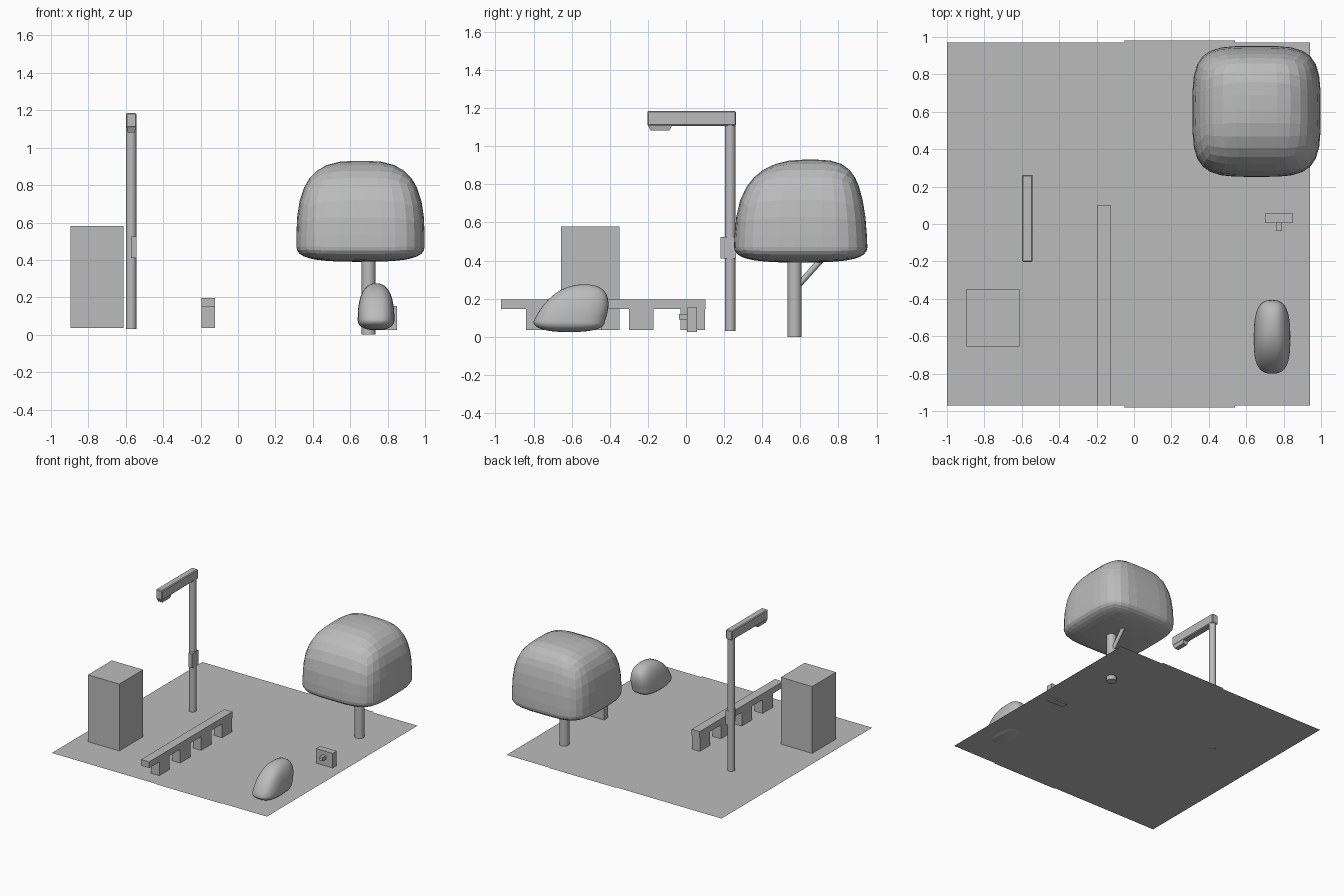
import bpy, bmesh
from mathutils import Vector

if "Cube" in bpy.data.objects:
    bpy.data.objects.remove(bpy.data.objects["Cube"])

GREY = (0.5, 0.5, 0.5, 1)
mat = bpy.data.materials.new("plain_grey")
mat.use_nodes = True
mat.diffuse_color = GREY
mat.node_tree.nodes["Principled BSDF"].inputs["Base Color"].default_value = GREY


def finish(name, bm, smooth=None):
    bmesh.ops.recalc_face_normals(bm, faces=bm.faces)
    mesh = bpy.data.meshes.new(name)
    bm.to_mesh(mesh)
    bm.free()
    mesh.materials.append(mat)
    ob = bpy.data.objects.new(name, mesh)
    bpy.context.collection.objects.link(ob)
    if smooth:
        bpy.ops.object.select_all(action='DESELECT')
        ob.select_set(True)
        bpy.context.view_layer.objects.active = ob
        bpy.ops.object.shade_smooth_by_angle(angle=smooth)
    return ob


def box(name, x, y, z, bottom_scale=1):
    bm = bmesh.new()
    bmesh.ops.create_cube(bm, size=1)
    for v in bm.verts:
        if v.co.z < 0:
            v.co.xy *= bottom_scale
        v.co = [(a + b) / 2 + c * (b - a) for (a, b), c in zip((x, y, z), v.co)]
    return finish(name, bm)


def sheet(name, x, y, z):
    bm = bmesh.new()
    bm.faces.new([bm.verts.new((px, py, z)) for px, py in
                  ((x[0], y[0]), (x[1], y[0]), (x[1], y[1]), (x[0], y[1]))])
    ob = finish(name, bm)
    if ob.data.polygons[0].normal.z < 0:
        ob.data.flip_normals()


def rod(name, start, end, radius, sides):
    a, b = Vector(start), Vector(end)
    bm = bmesh.new()
    bmesh.ops.create_cone(bm, cap_ends=True, segments=sides, radius1=radius,
                          radius2=radius, depth=(b - a).length)
    turn = (b - a).to_track_quat('Z', 'Y')
    for v in bm.verts:
        v.co = turn @ v.co + (a + b) / 2
    finish(name, bm, 0.8)


def blob(name, centre, half, low, high, plan_power, side_power, lean, cuts, smooth):
    """Rounded block: superellipse plan, flat belly, domed top leaning along y."""
    bm = bmesh.new()
    bmesh.ops.create_cube(bm, size=2)
    bmesh.ops.subdivide_edges(bm, edges=bm.edges, cuts=cuts, use_grid_fill=True)
    for v in bm.verts:
        x, y, z = v.co
        plan = (abs(x) ** plan_power + abs(y) ** plan_power) ** (side_power / plan_power)
        u = v.co / (plan + abs(z) ** side_power) ** (1 / side_power)
        up = max(u.z, 0)
        v.co = (centre[0] + half[0] * u.x,
                centre[1] + half[1] * u.y * (1 - 0.06 * up) + lean(up),
                centre[2] + u.z * (high if u.z > 0 else low))
    finish(name, bm, smooth)


# Ground and path
sheet("ground", (-1, 0.94), (-0.97, 0.97), 0.035)
sheet("path", (-0.05, 0.54), (-0.98, 0.98), 0.037)

# Cabinet
box("cabinet", (-0.895, -0.612), (-0.655, -0.348), (0.035, 0.58))

# Bench with four legs
box("bench_seat", (-0.195, -0.122), (-0.97, 0.102), (0.147, 0.197))
for i in range(4):
    y = -0.84 + 0.27 * i
    box(f"bench_leg_{i + 1}", (-0.195, -0.122), (y, y + 0.13), (0.035, 0.147))

# Street lamp
rod("lamp_post", (-0.571, 0.232, 0.03), (-0.571, 0.232, 1.12), 0.028, 12)
arm = box("lamp_arm", (-0.599, -0.543), (-0.203, 0.263), (1.107, 1.185))
bevel = arm.modifiers.new("soft_edges", 'BEVEL')
bevel.width = 0.006
box("lamp_head", (-0.595, -0.547), (-0.198, -0.075), (1.082, 1.107), 0.8)
box("lamp_control_box", (-0.572, -0.542), (0.18, 0.263), (0.41, 0.525))

# Small sign with a knob
box("sign_plate", (0.7, 0.85), (0.005, 0.057), (0.026, 0.154))
box("sign_knob", (0.76, 0.79), (-0.037, 0.005), (0.09, 0.12))

# Rock
blob("rock", (0.738, -0.613, 0.08), (0.098, 0.187), 0.055, 0.195, 2.8, 2.4,
     lambda up: 0.08 * up, 11, 1.0)

# Tree
rod("tree_trunk", (0.698, 0.57, 0), (0.698, 0.57, 0.5), 0.037, 16)
rod("tree_branch", (0.698, 0.58, 0.26), (0.698, 0.76, 0.46), 0.016, 8)
blob("tree_crown", (0.655, 0.602, 0.48), (0.343, 0.35), 0.09, 0.45, 4, 3,
     lambda up: 0.05 * up ** 4, 8, None)
